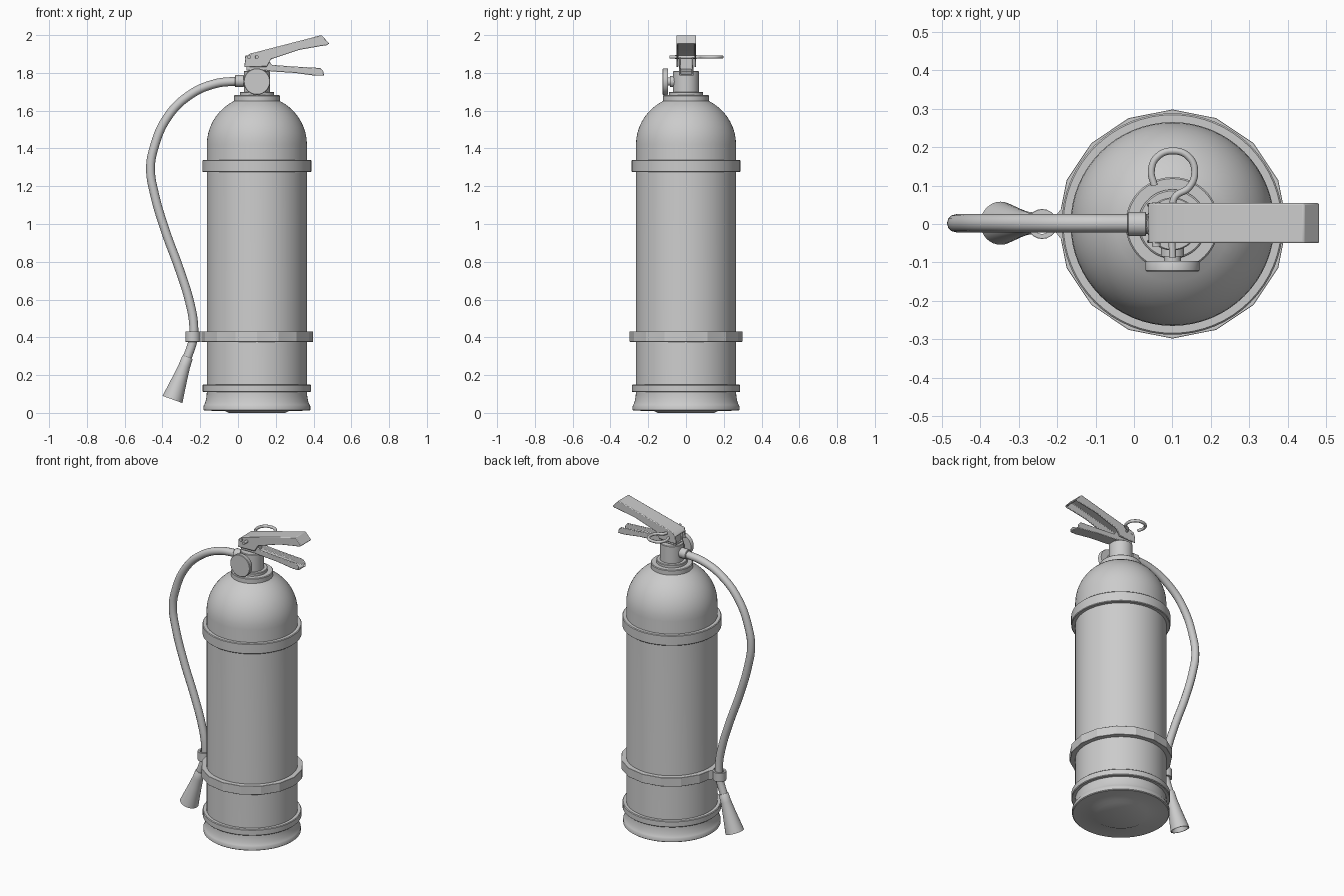
import bpy, bmesh, math
from mathutils import Vector

if "Cube" in bpy.data.objects:
    bpy.data.objects.remove(bpy.data.objects["Cube"])

CX = 0.10  # tank axis


def finish(name, bm, loc=(0, 0, 0), rot=None, smooth=35):
    bmesh.ops.recalc_face_normals(bm, faces=bm.faces[:])
    me = bpy.data.meshes.new(name)
    bm.to_mesh(me)
    bm.free()
    ob = bpy.data.objects.new(name, me)
    bpy.context.collection.objects.link(ob)
    ob.location = loc
    if rot:
        ob.rotation_euler = rot
    if smooth:
        bpy.ops.object.select_all(action='DESELECT')
        ob.select_set(True)
        bpy.context.view_layer.objects.active = ob
        bpy.ops.object.shade_smooth_by_angle(angle=math.radians(smooth))
    return ob


def lathe(name, profile, loc=(CX, 0, 0), rot=None, segs=64, closed=False, smooth=35):
    bm = bmesh.new()
    vs = [bm.verts.new((r, 0, z)) for r, z in profile]
    pairs = list(zip(vs, vs[1:])) + ([(vs[-1], vs[0])] if closed else [])
    es = [bm.edges.new(p) for p in pairs]
    bmesh.ops.spin(bm, geom=vs + es, cent=(0, 0, 0), axis=(0, 0, 1),
                   angle=2 * math.pi, steps=segs, use_merge=True)
    bmesh.ops.remove_doubles(bm, verts=bm.verts[:], dist=1e-5)
    return finish(name, bm, loc, rot, smooth)


def ring(name, r0, r1, z0, z1, b=0.004, **kw):
    prof = [(r0, z0), (r1 - b, z0), (r1, z0 + b), (r1, z1 - b), (r1 - b, z1), (r0, z1)]
    return lathe(name, prof, closed=True, **kw)


def bevel(ob, w):
    m = ob.modifiers.new("bevel", 'BEVEL')
    m.width, m.segments, m.limit_method = w, 2, 'ANGLE'


def prism(name, pts, z0, z1):
    bm = bmesh.new()
    f = bm.faces.new([bm.verts.new((x, y, z0)) for x, y in pts])
    g = bmesh.ops.extrude_face_region(bm, geom=[f])
    bmesh.ops.translate(bm, vec=(0, 0, z1 - z0),
                        verts=[v for v in g['geom'] if isinstance(v, bmesh.types.BMVert)])
    return finish(name, bm, smooth=0)


def channel(name, stations, w, t, yc=0.0):
    """U-section lever: each station is (back x, back z, rim x, rim z)."""
    bm = bmesh.new()
    loops = []
    for bx, bz, rx, rz in stations:
        back, rim = Vector((bx, 0, bz)), Vector((rx, 0, rz))
        d = rim - back
        inner = back + d.normalized() * min(t, d.length * 0.5)
        sec = [(-w, rim), (-w, back), (w, back), (w, rim),
               (w - t, rim), (w - t, inner), (t - w, inner), (t - w, rim)]
        loops.append([bm.verts.new((p.x, y + yc, p.z)) for y, p in sec])
    for a, b in zip(loops, loops[1:]):
        for i in range(8):
            j = (i + 1) % 8
            bm.faces.new((a[i], a[j], b[j], b[i]))
    for l in (loops[0], loops[-1]):
        for q in ((0, 1, 6, 7), (1, 2, 5, 6), (2, 3, 4, 5)):
            bm.faces.new([l[i] for i in q])
    ob = finish(name, bm)
    bevel(ob, 0.004)
    return ob


def tube(name, pts, radius, res=8):
    cu = bpy.data.curves.new(name, 'CURVE')
    cu.dimensions = '3D'
    cu.bevel_depth, cu.bevel_resolution = radius, 4
    cu.resolution_u, cu.use_fill_caps = res, True
    sp = cu.splines.new('BEZIER')
    sp.bezier_points.add(len(pts) - 1)
    for bp, p in zip(sp.bezier_points, pts):
        bp.co = p
        bp.handle_left_type = bp.handle_right_type = 'AUTO'
    ob = bpy.data.objects.new(name, cu)
    bpy.context.collection.objects.link(ob)
    bpy.ops.object.select_all(action='DESELECT')
    ob.select_set(True)
    bpy.context.view_layer.objects.active = ob
    bpy.ops.object.convert(target='MESH')
    bpy.ops.object.shade_smooth_by_angle(angle=math.radians(40))


# tank: foot, wall and domed shoulder
dome = [(0.265 * math.cos(a), 1.42 + 0.26 * math.sin(a))
        for a in [math.radians(7 * i) for i in range(10)]]
lathe("tank", [(0, 0), (0.15, 0), (0.17, 0.01), (0.278, 0.012), (0.283, 0.016), (0.283, 0.036),
               (0.279, 0.042), (0.272, 0.06), (0.267, 0.085), (0.265, 0.11)]
      + dome + [(0.1, 1.665), (0, 1.67)])
ring("lower_band", 0.26, 0.287, 0.11, 0.15)
ring("upper_band", 0.26, 0.288, 1.274, 1.34)

# low-poly hose strap with its clip
ring("hose_strap", 0.262, 0.298, 0.376, 0.432, b=0.001, segs=16, smooth=0)
ring("hose_clip", 0.026, 0.039, 0.376, 0.432, b=0.001, segs=20, loc=(-0.239, 0, 0))
for s in (1, -1):
    prism("clip_ear", [(-0.222, s * 0.026), (-0.205, s * 0.020), (-0.189, s * 0.04),
                       (-0.16, s * 0.06), (-0.16, s * 0.03), (-0.185, s * 0.012),
                       (-0.212, s * 0.010)], 0.376, 0.432)

# neck and valve
lathe("neck_collar", [(0, 1.64), (0.122, 1.64), (0.122, 1.678), (0.118, 1.682), (0.09, 1.682),
                      (0.09, 1.697), (0.086, 1.70), (0, 1.70)])
lathe("valve_body", [(0, 1.69), (0.069, 1.69), (0.069, 1.807), (0.066, 1.81), (0, 1.81)])
prism("lever_mount", [(0.055, -0.03), (0.148, -0.03), (0.148, 0.03), (0.055, 0.03)], 1.80, 1.875)

# gauge on the front, hose connector on the left
lathe("gauge", [(0, 0.05), (0.03, 0.05), (0.03, 0.085), (0.022, 0.085), (0.022, 0.096),
                (0.068, 0.096), (0.07, 0.099), (0.07, 0.121), (0.067, 0.124), (0, 0.124)],
      loc=(CX, 0, 1.754), rot=(math.pi / 2, 0, 0))
lathe("hose_connector", [(0, 0.05), (0.026, 0.05), (0.026, 0.068), (0.031, 0.070),
                         (0.031, 0.114), (0.028, 0.117), (0, 0.117)],
      loc=(CX, 0, 1.757), rot=(0, -math.pi / 2, 0), segs=32)

# hose
hose = [(0.0, 1.757), (-0.124, 1.742), (-0.257, 1.682), (-0.373, 1.566), (-0.447, 1.396),
        (-0.463, 1.29), (-0.442, 1.158), (-0.384, 0.962), (-0.31, 0.76), (-0.257, 0.591),
        (-0.235, 0.469), (-0.238, 0.389), (-0.275, 0.275)]
tube("hose", [(x, 0.002, z) for x, z in hose], 0.0235)

# nozzle
start, end = Vector((-0.267, 0.002, 0.295)), Vector((-0.347, 0.002, 0.071))
L = (end - start).length
lathe("nozzle", [(0, 0), (0.026, 0), (0.029, 0.004), (0.031, 0.05), (0.038, 0.11), (0.052, 0.21),
                 (0.056, L), (0.050, L), (0.034, 0.14), (0, 0.13)],
      loc=start, rot=(end - start).to_track_quat('Z', 'Y').to_euler(), segs=32)

# squeeze lever (open below) and carry handle (open above)
channel("squeeze_lever", [(0.038, 1.882, 0.034, 1.83), (0.061, 1.901, 0.06, 1.83),
                          (0.165, 1.928, 0.152, 1.832), (0.18, 1.932, 0.175, 1.872),
                          (0.32, 1.968, 0.325, 1.922), (0.442, 2.0, 0.438, 1.942),
                          (0.483, 1.955, 0.468, 1.946)], 0.052, 0.009, 0.002)
channel("carry_handle", [(0.045, 1.812, 0.047, 1.885), (0.15, 1.812, 0.15, 1.88),
                         (0.175, 1.808, 0.18, 1.842), (0.30, 1.80, 0.31, 1.833),
                         (0.41, 1.785, 0.435, 1.826), (0.455, 1.785, 0.452, 1.808)],
        0.038, 0.008, 0.002)

# hinge rivet and safety pin with its open ring
lathe("hinge_rivet", [(0, -0.056), (0.011, -0.056), (0.011, 0.058), (0, 0.058)],
      loc=(0.058, 0, 1.884), rot=(math.pi / 2, 0, 0), segs=20)
pin = [(0.10, -0.087), (0.10, 0.05), (0.108, 0.072), (0.143, 0.095), (0.158, 0.135),
       (0.143, 0.174), (0.102, 0.19), (0.06, 0.174), (0.045, 0.137), (0.053, 0.10)]
tube("safety_pin", [(x, y, 1.884) for x, y in pin], 0.009)
